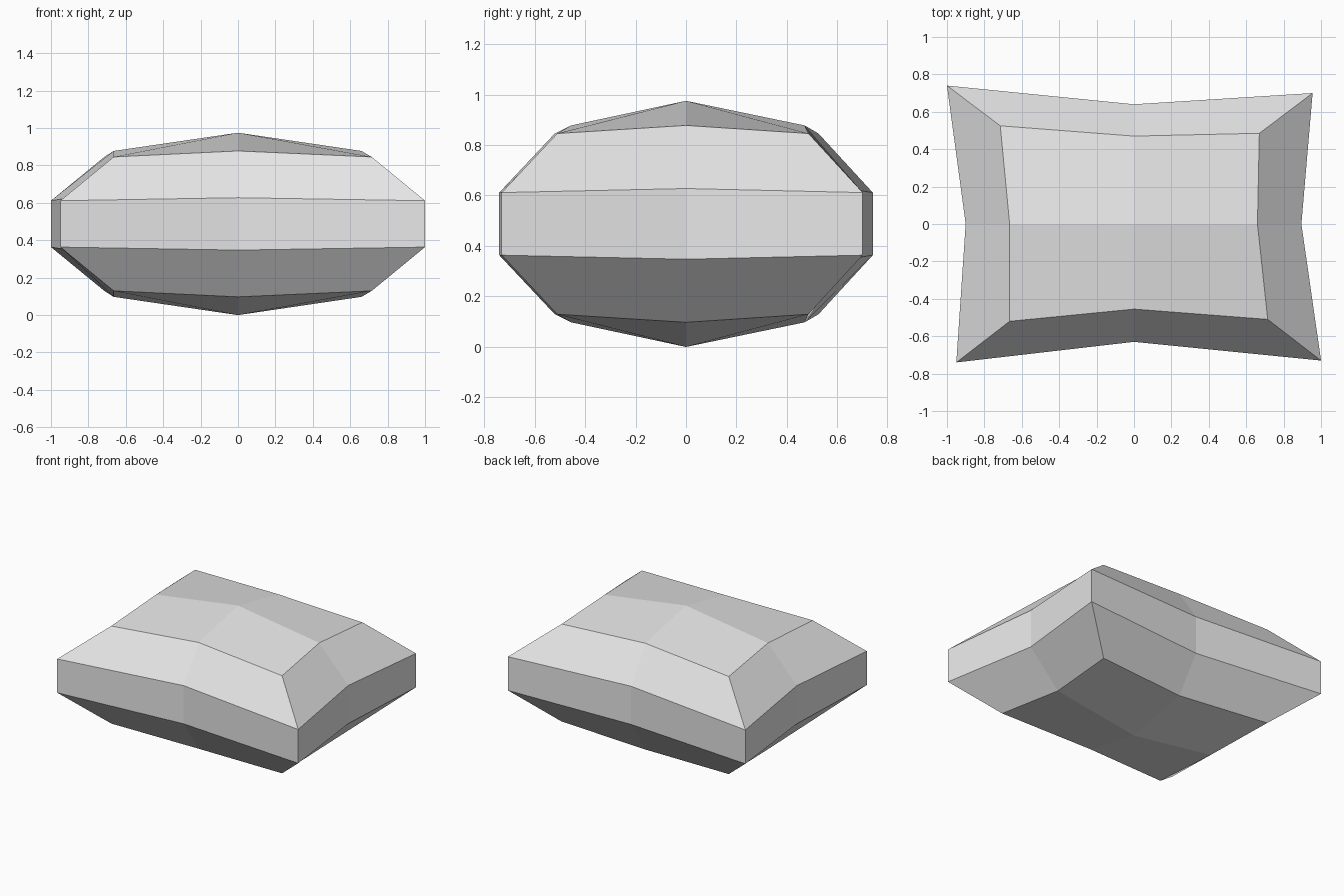
import bpy
import bmesh

cube = bpy.data.objects.get("Cube")
if cube:
    bpy.data.objects.remove(cube, do_unlink=True)

# Single plain fabric colour
GREY = (0.8, 0.8, 0.8, 1.0)
fabric = bpy.data.materials.new("light grey fabric")
fabric.use_nodes = True
fabric.diffuse_color = GREY
fabric.node_tree.nodes["Principled BSDF"].inputs["Base Color"].default_value = GREY

# Outlines run corner, edge middle, corner, ... starting at the front right corner
SEAM = [(-.95, -.74), (0, -.63), (1, -.73), (.895, 0),
        (.955, .70), (0, .64), (-1, .74), (-.9, 0)]
PANEL = [(-.665, -.52), (0, -.455), (.715, -.51), (.66, 0),
         (.67, .485), (0, .47), (-.715, .525), (-.665, 0)]
MID_Z = .4875

bm = bmesh.new()


def ring(outline, corner_h, middle_h):
    """Add one outline; heights are measured from the middle plane."""
    return [bm.verts.new((x, y, MID_Z + (middle_h if i % 2 else corner_h)))
            for i, (x, y) in enumerate(outline)]


def bridge(lower, upper):
    for i in range(8):
        j = (i + 1) % 8
        bm.faces.new((lower[i], lower[j], upper[j], upper[i]))


def cap(outline, height):
    """Four puffed quarters meeting at a raised centre."""
    centre = bm.verts.new((0, 0, MID_Z + height))
    for i in range(0, 8, 2):
        bm.faces.new((centre, outline[i - 1], outline[i], outline[i + 1]))


# Stacked outlines: bottom panel, side band, top panel
rings = [ring(PANEL, -.358, -.39), ring(SEAM, -.124, -.14),
         ring(SEAM, .124, .14), ring(PANEL, .358, .39)]
for low, high in zip(rings, rings[1:]):
    bridge(low, high)
cap(rings[0], -MID_Z)
cap(rings[-1], MID_Z)
bmesh.ops.recalc_face_normals(bm, faces=bm.faces)

mesh = bpy.data.meshes.new("cushion")
bm.to_mesh(mesh)
bm.free()
mesh.materials.append(fabric)
cushion = bpy.data.objects.new("cushion", mesh)
bpy.context.collection.objects.link(cushion)
